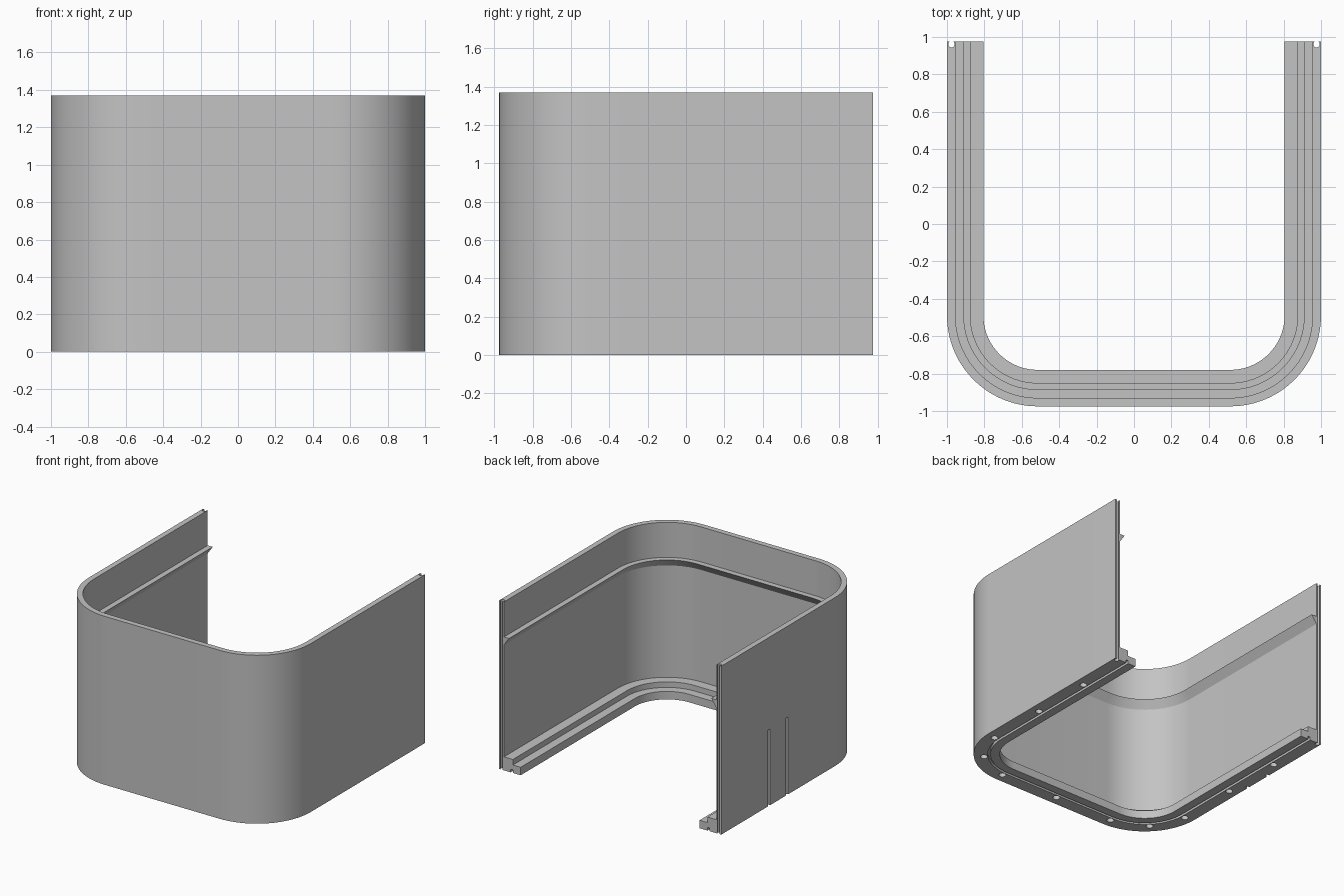
import bpy, bmesh, math
from mathutils import Matrix, Vector

cube = bpy.data.objects.get("Cube")
if cube:
    bpy.data.objects.remove(cube, do_unlink=True)

HEIGHT, BACK, FRONT = 1.37, 0.975, -0.975
RADIUS = 0.485
CX, CY = 1 - RADIUS, FRONT + RADIUS      # corner arc centre
HOLE_INSET, SEGS = 0.075, 18

grey = bpy.data.materials.new("plain grey")
grey.use_nodes = True
grey.diffuse_color = (0.55, 0.55, 0.55, 1)
grey.node_tree.nodes["Principled BSDF"].inputs["Base Color"].default_value = (0.55, 0.55, 0.55, 1)


def make_object(name, bm):
    bmesh.ops.recalc_face_normals(bm, faces=bm.faces[:])
    mesh = bpy.data.meshes.new(name)
    bm.to_mesh(mesh)
    bm.free()
    mesh.materials.append(grey)
    obj = bpy.data.objects.new(name, mesh)
    bpy.context.collection.objects.link(obj)
    return obj


# U-shaped path: outer point and inward direction at each station
path = [(Vector((1, BACK, 0)), Vector((-1, 0, 0)))]
for side, start in ((1, 0), (-1, -90)):
    for i in range(SEGS + 1):
        a = math.radians(start - 90 * i / SEGS)
        out = Vector((math.cos(a), math.sin(a), 0))
        path.append((Vector((side * CX, CY, 0)) + out * RADIUS, -out))
path.append((Vector((-1, BACK, 0)), Vector((1, 0, 0))))

# Wall cross-section: (distance inward, height), with snap lip and stepped base
profile = [
    (0, 0), (0, HEIGHT), (0.045, HEIGHT),
    (0.045, 1.085), (0.09, 1.085), (0.045, 1.02),
    (0.045, 0.11), (0.125, 0.11), (0.125, 0.065), (0.195, 0.065),
    (0.195, 0), (0.125, 0), (0.125, 0.025), (0.105, 0.025), (0.105, 0),
]
bm = bmesh.new()
rings = [[bm.verts.new(p + n * d + Vector((0, 0, z))) for d, z in profile] for p, n in path]
for r0, r1 in zip(rings, rings[1:]):
    for j in range(len(profile)):
        k = (j + 1) % len(profile)
        bm.faces.new((r0[j], r0[k], r1[k], r1[j]))
bm.faces.new(rings[0])
bm.faces.new(rings[-1])
shell = make_object("curved_wall", bm)

# Cutters
cut = bmesh.new()


def cut_cylinder(x, y, z0, z1, radius):
    bmesh.ops.create_cone(cut, cap_ends=True, segments=20, radius1=radius, radius2=radius,
                          depth=z1 - z0, matrix=Matrix.Translation((x, y, (z0 + z1) / 2)))


def cut_box(x, y, z, sx, sy, sz):
    bmesh.ops.create_cube(cut, size=1, matrix=Matrix.Translation((x, y, z)) @ Matrix.Diagonal((sx, sy, sz, 1)))


# Blind holes under the base
diag = (RADIUS - HOLE_INSET) * math.sqrt(0.5)
holes = [(0, FRONT + HOLE_INSET)]
for s in (1, -1):
    holes += [(s * (1 - HOLE_INSET), y) for y in (0.515, 0, -0.515)]
    holes += [(s * (CX + diag), CY - diag), (s * 0.525, FRONT + HOLE_INSET)]
    # Round channel in each end of the wall
    cut_cylinder(s * 0.976, BACK - 0.014, -0.1, HEIGHT + 0.1, 0.017)
for x, y in holes:
    cut_cylinder(x, y, -0.1, 0.05, 0.027)

# Two upright slots outside the right wall
for y, top in ((0.36, 0.62), (0.13, 0.63)):
    cut_box(-1, y, top / 2 - 0.05, 0.04, 0.028, top + 0.1)
cutter = make_object("cutter", cut)
cutter.hide_render = True

# Apply the cut, then shade
mod = shell.modifiers.new("cuts", "BOOLEAN")
mod.operation, mod.solver, mod.object = "DIFFERENCE", "EXACT", cutter
bpy.ops.object.select_all(action="DESELECT")
bpy.context.view_layer.objects.active = shell
shell.select_set(True)
bpy.ops.object.modifier_apply(modifier=mod.name)
bpy.data.objects.remove(cutter, do_unlink=True)
bpy.ops.object.shade_smooth_by_angle(angle=math.radians(25))
